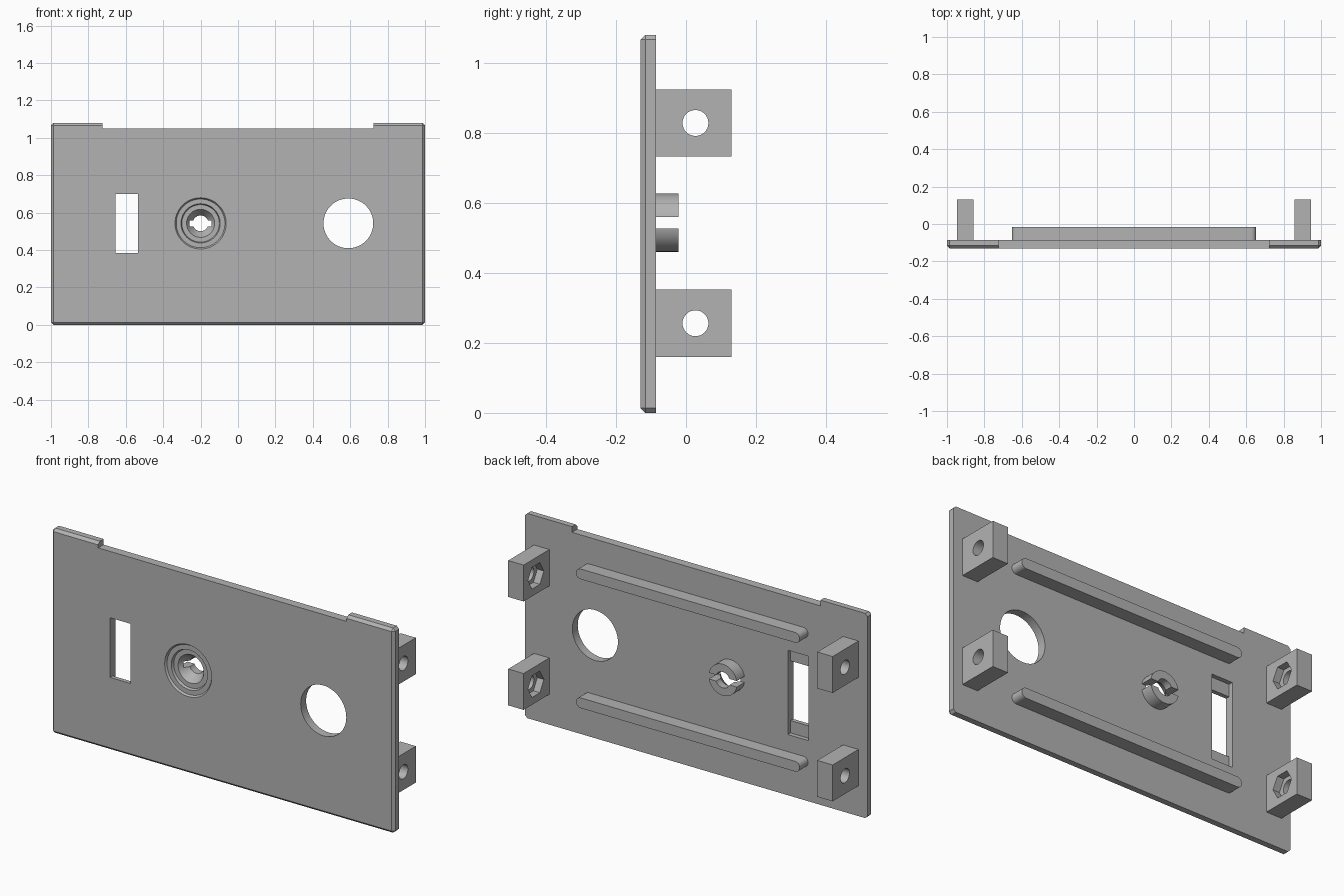
import bpy, bmesh, math
from mathutils import Matrix, Vector

if "Cube" in bpy.data.objects:
    bpy.data.objects.remove(bpy.data.objects["Cube"], do_unlink=True)

GREY = bpy.data.materials.new("plain_grey")
GREY.use_nodes = True
GREY.diffuse_color = (0.45, 0.45, 0.45, 1)
GREY.node_tree.nodes["Principled BSDF"].inputs["Base Color"].default_value = GREY.diffuse_color

FRONT, BACK = -0.13, -0.085      # plate faces
MID = 0.543                      # height of the centre line
BOSS_X = -0.2


def finish(name, bm):
    bmesh.ops.recalc_face_normals(bm, faces=bm.faces)
    mesh = bpy.data.meshes.new(name)
    bm.to_mesh(mesh)
    bm.free()
    mesh.materials.append(GREY)
    obj = bpy.data.objects.new(name, mesh)
    bpy.context.collection.objects.link(obj)
    return obj


def box_bm(x0, x1, y0, y1, z0, z1):
    bm = bmesh.new()
    bmesh.ops.create_cube(bm, size=1)
    bmesh.ops.scale(bm, vec=(x1 - x0, y1 - y0, z1 - z0), verts=bm.verts)
    bmesh.ops.translate(bm, vec=((x0 + x1) / 2, (y0 + y1) / 2, (z0 + z1) / 2), verts=bm.verts)
    return bm


def box(name, *bounds):
    return finish(name, box_bm(*bounds))


def cylinder(name, axis, r, centre, length, sides=48):
    bm = bmesh.new()
    rot = Matrix.Rotation(math.pi / 2, 4, "Y" if axis == "x" else "X")
    bmesh.ops.create_cone(bm, cap_ends=True, segments=sides, radius1=r, radius2=r,
                          depth=length, matrix=Matrix.Translation(centre) @ rot)
    return finish(name, bm)


def lathe(name, profile, x, z, sides=64):
    """Closed solid turned around a front-to-back axis; profile is (radius, y)."""
    bm = bmesh.new()
    rings = []
    for r, y in profile:
        angles = [math.tau * i / sides for i in range(sides)]
        rings.append([bm.verts.new((x + r * math.cos(a), y, z + r * math.sin(a))) for a in angles])
    for a, b in zip(rings, rings[1:]):
        for i in range(sides):
            j = (i + 1) % sides
            bm.faces.new((a[i], a[j], b[j], b[i]))
    bm.faces.new(rings[0])
    bm.faces.new(rings[-1])
    return finish(name, bm)


def cut(obj, *cutters):
    for c in cutters:
        mod = obj.modifiers.new("cut", "BOOLEAN")
        mod.operation, mod.solver, mod.object = "DIFFERENCE", "EXACT", c
        bpy.context.view_layer.objects.active = obj
        bpy.ops.object.modifier_apply(modifier=mod.name)
        bpy.data.objects.remove(c, do_unlink=True)


def smooth(obj):
    bpy.ops.object.select_all(action="DESELECT")
    obj.select_set(True)
    bpy.context.view_layer.objects.active = obj
    bpy.ops.object.shade_smooth_by_angle(angle=math.radians(25))


def countersink():
    """Stepped recess that narrows to the bore of the boss."""
    return lathe("recess_cutter", [(0.137, -0.15), (0.137, FRONT), (0.13, -0.12), (0.105, -0.12),
                                   (0.1, -0.107), (0.075, -0.107), (0.042, -0.06), (0.042, 0.02)],
                 BOSS_X, MID)


# Plate with chamfered front rim and corners
bm = box_bm(-1, 1, FRONT, BACK, 0, 1.08)
rim = [e for e in bm.edges
       if all(v.co.y < -0.11 for v in e.verts)
       or abs(e.verts[0].co.y - e.verts[1].co.y) > 0.01]
bmesh.ops.bevel(bm, geom=rim, offset=0.014, segments=1, affect="EDGES", profile=0.5)
plate = finish("front_plate", bm)
cut(plate,
    box("notch_cutter", -0.725, 0.725, -0.2, 0, 1.05, 1.2),
    box("window_cutter", -0.655, -0.535, -0.2, 0, 0.385, 0.7),
    box("window_pocket_cutter", -0.655, -0.535, -0.108, 0, 0.32, 0.765),
    cylinder("round_hole_cutter", "y", 0.133, (0.59, -0.1, MID), 0.2, 64),
    countersink())
smooth(plate)

# Slotted boss behind the recess
boss = cylinder("slotted_boss", "y", 0.083, (BOSS_X, -0.0545, MID), 0.067, 64)
cut(boss, countersink(),
    box("slot_cutter", BOSS_X - 0.2, BOSS_X + 0.2, BACK, 0.05, MID - 0.016, MID + 0.016))
smooth(boss)

# Stiffening rails with rounded ends
for name, z in (("upper_rail", 0.883), ("lower_rail", 0.203)):
    bm = bmesh.new()
    r, reach = 0.027, 0.626
    outline = []
    for side in (1, -1):
        for i in range(13):
            a = math.pi * i / 12 - math.pi / 2
            outline.append(bm.verts.new((side * (reach + r * math.cos(a)), -0.088,
                                         z + side * r * math.sin(a))))
    face = bm.faces.new(outline)
    top = bmesh.ops.extrude_face_region(bm, geom=[face])
    moved = [g for g in top["geom"] if isinstance(g, bmesh.types.BMVert)]
    bmesh.ops.translate(bm, vec=Vector((0, 0.073, 0)), verts=moved)
    smooth(finish(name, bm))

# Four mounting lugs, drilled, with hexagonal nut pockets on the inner sides
for side, side_name in ((1, "left"), (-1, "right")):
    for level, z in (("upper", 0.828), ("lower", 0.256)):
        x0, x1 = sorted((side * 0.857, side * 0.947))
        lug = box(f"{level}_{side_name}_lug", x0, x1, -0.088, 0.13, z - 0.096, z + 0.096)
        cut(lug,
            cylinder("bolt_cutter", "x", 0.037, (side * 0.9, 0.027, z), 0.3, 32),
            cylinder("nut_cutter", "x", 0.066, (side * 0.845, 0.027, z), 0.1, 6))
        smooth(lug)
